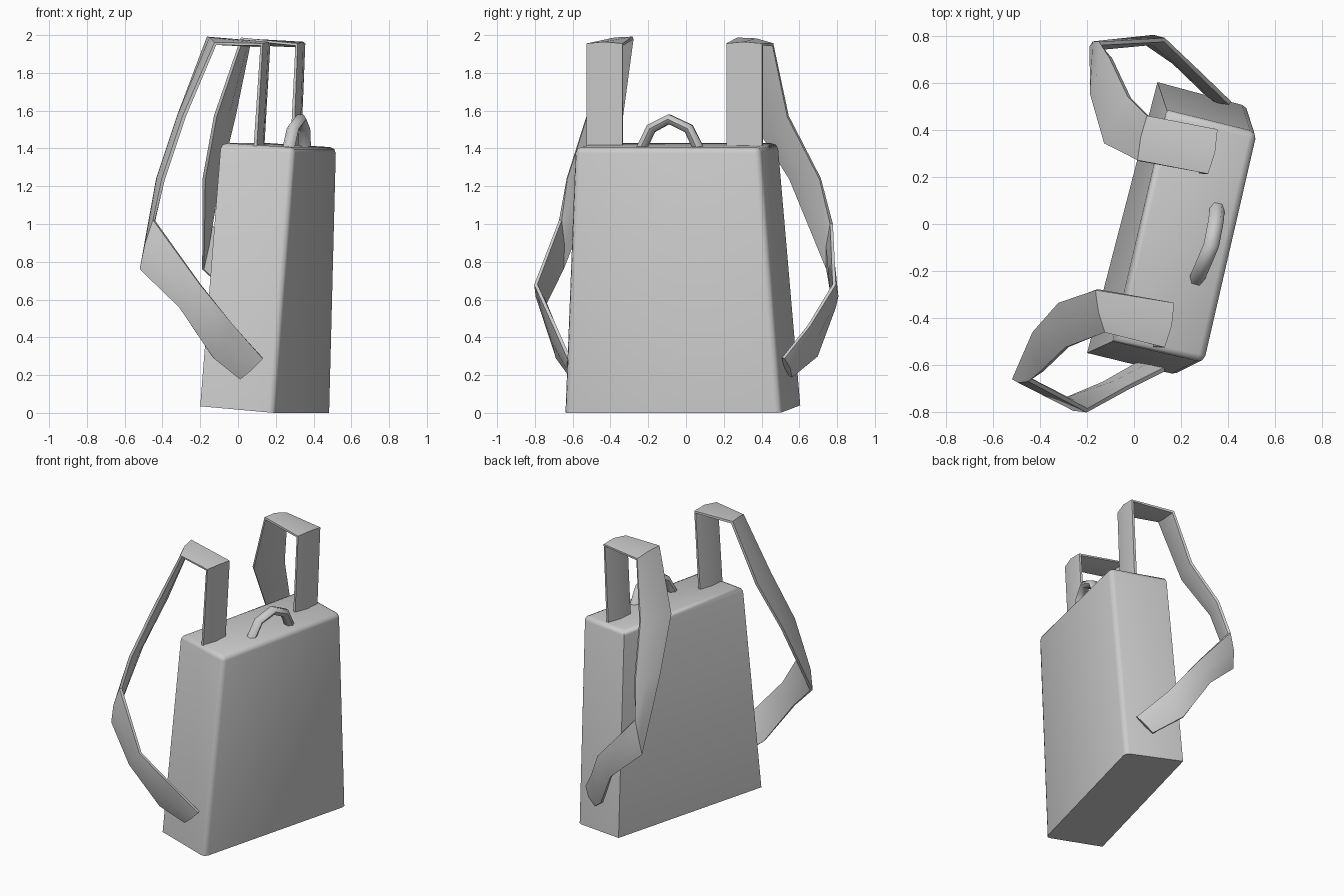
import bpy, bmesh, math
from mathutils import Vector as V

old = bpy.data.objects.get("Cube")
if old:
    bpy.data.objects.remove(old, do_unlink=True)

grey = bpy.data.materials.new("plain grey")
grey.use_nodes = True
colour = (0.6, 0.6, 0.6, 1)
grey.diffuse_color = colour
grey.node_tree.nodes["Principled BSDF"].inputs["Base Color"].default_value = colour


def finish(bm, name, angle):
    """Turn a bmesh into a smooth shaded object."""
    bmesh.ops.recalc_face_normals(bm, faces=bm.faces[:])
    mesh = bpy.data.meshes.new(name)
    bm.to_mesh(mesh)
    bm.free()
    mesh.materials.append(grey)
    ob = bpy.data.objects.new(name, mesh)
    bpy.context.collection.objects.link(ob)
    bpy.ops.object.select_all(action='DESELECT')
    ob.select_set(True)
    bpy.context.view_layer.objects.active = ob
    bpy.ops.object.shade_smooth_by_angle(angle=math.radians(angle))
    return ob


def loft(name, rings, angle):
    """Skin a list of point rings and cap both ends."""
    bm = bmesh.new()
    loops = [[bm.verts.new(p) for p in ring] for ring in rings]
    n = len(loops[0])
    for a, b in zip(loops, loops[1:]):
        for i in range(n):
            j = (i + 1) % n
            bm.faces.new((a[i], a[j], b[j], b[i]))
    bm.faces.new(loops[0])
    bm.faces.new(loops[-1])
    return finish(bm, name, angle)


def tangent(path, i):
    t = V()
    if i > 0:
        t += (path[i] - path[i - 1]).normalized()
    if i < len(path) - 1:
        t += (path[i + 1] - path[i]).normalized()
    return t.normalized()


# bag body: a leaning, tapered box with its outer side and top rounded
low = [(-.2, -.55, .035), (.19, -.645, 0), (.49, .5, 0), (.1, .605, .04)]
high = [(-.09, -.5, 1.43), (.3, -.59, 1.405), (.525, .39, 1.405), (.14, .485, 1.43)]
bm = bmesh.new()
vl = [bm.verts.new(p) for p in low]
vh = [bm.verts.new(p) for p in high]
bm.faces.new(vl)
bm.faces.new(vh)
for i in range(4):
    j = (i + 1) % 4
    bm.faces.new((vl[i], vl[j], vh[j], vh[i]))
outer = {vl[1], vl[2], vh[1], vh[2]}
rounded = [e for e in bm.edges
           if set(e.verts) <= outer - {vl[1]} or set(e.verts) <= outer - {vl[2]}
           or set(e.verts) <= set(vh)]
rounded = [e for e in rounded if not set(e.verts) <= set(vl)]
bmesh.ops.bevel(bm, geom=rounded, offset=.03, segments=2, profile=.5, affect='EDGES')
finish(bm, "bag_body", 50)


def strap(name, stations):
    """Flat padded ribbon: each station is a centre and a half-width vector."""
    path = [V(c) for c, h in stations]
    rings = []
    for i, (c, h) in enumerate(stations):
        h = V(h)
        n = tangent(path, i).cross(h).normalized() * .022
        rings.append([path[i] + h * s + n * k for s, k in
                      ((1, -.4), (1, .4), (0, 1), (-1, .4), (-1, -.4), (0, -1))])
    loft(name, rings, 45)


strap("front_strap", [
    ((.11, -.43, 1.39), (.02, .095, 0)),
    ((.145, -.43, 1.95), (.02, .095, 0)),
    ((-.14, -.37, 1.97), (-.02, .09, .015)),
    ((-.3, -.43, 1.57), (-.015, .095, 0)),
    ((-.41, -.545, 1.24), (-.015, .085, 0)),
    ((-.48, -.66, .89), (-.035, .005, -.13)),
    ((-.255, -.775, .62), (-.055, .02, -.06)),
    ((-.08, -.69, .38), (-.05, .01, -.09)),
    ((.07, -.61, .235), (-.06, .01, -.055))])

strap("back_strap", [
    ((.305, .31, 1.39), (.02, .095, 0)),
    ((.33, .31, 1.95), (.02, .095, 0)),
    ((.04, .365, 1.965), (.02, .095, -.015)),
    ((-.07, .44, 1.57), (.05, .1, 0)),
    ((-.14, .63, 1.24), (.04, .08, 0)),
    ((-.165, .76, .88), (.02, .01, .12)),
    ((.08, .785, .62), (.05, 0, .06)),
    ((.22, .67, .38), (.05, -.02, .08)),
    ((.36, .535, .24), (.05, -.02, .05))])

# carry handle: a faceted tube arched over the top
path = [V(p) for p in ((.265, -.24, 1.39), (.29, -.185, 1.505), (.33, -.09, 1.555),
                       (.35, .015, 1.505), (.355, .07, 1.39))]
side = V((.975, -.22, 0))
rings = []
for i, p in enumerate(path):
    up = tangent(path, i).cross(side).normalized()
    rings.append([p + side * .033 * math.cos(a) + up * .03 * math.sin(a)
                  for a in (k * math.tau / 6 for k in range(6))])
loft("carry_handle", rings, 65)
